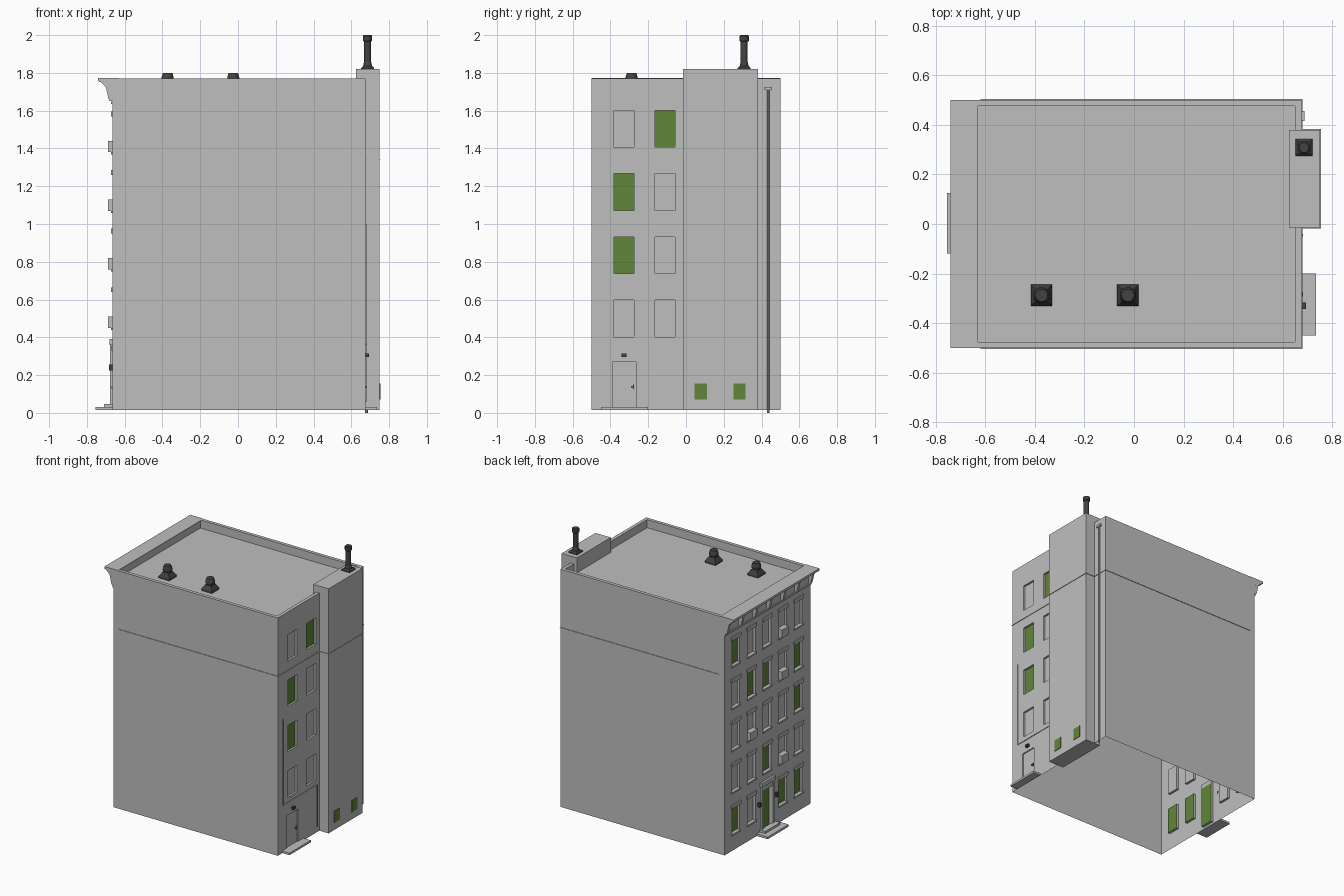
import bpy
import bmesh
import math
from mathutils import Matrix, Vector

if "Cube" in bpy.data.objects:
    bpy.data.objects.remove(bpy.data.objects["Cube"], do_unlink=True)


def material(name, r, g, b):
    m = bpy.data.materials.new(name)
    m.use_nodes = True
    m.diffuse_color = (r, g, b, 1)
    m.node_tree.nodes["Principled BSDF"].inputs["Base Color"].default_value = (r, g, b, 1)
    return m


GREY = material("stone_grey", 0.52, 0.52, 0.52)
GREEN = material("window_green", 0.12, 0.24, 0.04)
DARK = material("dark_metal", 0.055, 0.055, 0.055)


def finish(bm, name, *mats):
    mesh = bpy.data.meshes.new(name)
    bm.to_mesh(mesh)
    bm.free()
    for m in mats:
        mesh.materials.append(m)
    obj = bpy.data.objects.new(name, mesh)
    bpy.context.collection.objects.link(obj)
    return obj


def box(name, x, y, z, mat=GREY):
    """Box from (low, high) pairs."""
    bm = bmesh.new()
    size = [b - a for a, b in (x, y, z)]
    mid = [(a + b) / 2 for a, b in (x, y, z)]
    bmesh.ops.create_cube(bm, size=1, matrix=Matrix.Translation(mid) @ Matrix.Diagonal((*size, 1)))
    return finish(bm, name, mat)


def stack(name, cx, cy, rings, sides, mat=DARK):
    """Closed lathe through (radius, height) rings; four sides gives a square."""
    bm = bmesh.new()
    turn = math.pi / sides
    loops = []
    for r, z in rings:
        loops.append([bm.verts.new((cx + r * math.cos(turn + 2 * turn * i),
                                    cy + r * math.sin(turn + 2 * turn * i), z)) for i in range(sides)])
    for low, high in zip(loops, loops[1:]):
        for i in range(sides):
            j = (i + 1) % sides
            bm.faces.new((low[i], low[j], high[j], high[i]))
    bm.faces.new(loops[0][::-1])
    bm.faces.new(loops[-1])
    return finish(bm, name, mat)


def prism(name, profile, y0, y1):
    """Extrude an (x, z) profile along y."""
    bm = bmesh.new()
    face = bm.faces.new([bm.verts.new((x, y0, z)) for x, z in profile])
    new = bmesh.ops.extrude_face_region(bm, geom=[face])["geom"]
    bmesh.ops.translate(bm, vec=(0, y1 - y0, 0), verts=[v for v in new if isinstance(v, bmesh.types.BMVert)])
    bmesh.ops.recalc_face_normals(bm, faces=bm.faces)
    return finish(bm, name, GREY)


BOTTOM, TOP = 0.015, 1.77
BACK_X, FACADE_X = 0.675, -0.665


def wall(name, x, sign, openings):
    """Wall with recessed openings (y0, y1, z0, z1, depth, material index)."""
    bm = bmesh.new()
    ys = sorted({-0.5, 0.5} | {v for o in openings for v in o[0:2]})
    zs = sorted({BOTTOM, TOP} | {v for o in openings for v in o[2:4]})

    def quad(pts, index=0):
        bm.faces.new([bm.verts.new(p) for p in pts]).material_index = index

    for y0, y1 in zip(ys, ys[1:]):
        for z0, z1 in zip(zs, zs[1:]):
            hit = [o for o in openings if o[0] < (y0 + y1) / 2 < o[1] and o[2] < (z0 + z1) / 2 < o[3]]
            inner = x - sign * hit[0][4] if hit else x
            quad([(inner, y0, z0), (inner, y1, z0), (inner, y1, z1), (inner, y0, z1)][::sign],
                 hit[0][5] if hit else 0)
    # reveals around each opening, facing its centre
    for y0, y1, z0, z1, depth, _ in openings:
        inner = x - sign * depth
        ring = [(y0, z0), (y1, z0), (y1, z1), (y0, z1)]
        for (ya, za), (yb, zb) in zip(ring, ring[1:] + ring[:1]):
            quad([(x, ya, za), (x, yb, zb), (inner, yb, zb), (inner, ya, za)][::sign])
    bmesh.ops.remove_doubles(bm, verts=bm.verts, dist=0.0002)
    return finish(bm, name, GREY, GREEN)


# Side walls, parapet and sunken roof, open at the foot
bm = bmesh.new()
bmesh.ops.create_cube(bm, size=1, matrix=Matrix.Translation((0.005, 0, (BOTTOM + TOP) / 2))
                      @ Matrix.Diagonal((BACK_X - FACADE_X, 1, TOP - BOTTOM, 1)))
bm.normal_update()
gone = [f for f in bm.faces if abs(f.normal.x) > 0.5 or f.normal.z < -0.5]
bmesh.ops.delete(bm, geom=gone, context="FACES")
roof = [f for f in bm.faces if f.normal.z > 0.5]
bmesh.ops.inset_region(bm, faces=roof, thickness=0.035, use_boundary=True)
new = bmesh.ops.extrude_face_region(bm, geom=roof)["geom"]
bmesh.ops.delete(bm, geom=roof, context="FACES_ONLY")
bmesh.ops.translate(bm, vec=(0, 0, -0.06), verts=[v for v in new if isinstance(v, bmesh.types.BMVert)])
finish(bm, "side_walls_and_roof", GREY)

# Facade: five columns by five rows, with the door in the middle
columns = [0.37, 0.187, 0.005, -0.177, -0.36]
lit = {(0, 4), (0, 0), (1, 3), (2, 3), (2, 1), (3, 0), (4, 3), (4, 2), (4, 0)}
coolers = {(3, 4), (3, 3), (1, 2), (3, 1)}
openings = [(-0.045, 0.055, 0.03, 0.33, 0.02, 1)]
for c, y in enumerate(columns):
    for r in range(5):
        if (c, r) == (2, 0):
            continue
        z = 0.14 + 0.31 * r
        openings.append((y - 0.046, y + 0.046, z, z + 0.19, 0.018, int((c, r) in lit)))
        box("lintel", (FACADE_X - 0.008, FACADE_X), (y - 0.055, y + 0.055), (z + 0.19, z + 0.215))
        box("sill", (FACADE_X - 0.008, FACADE_X), (y - 0.053, y + 0.053), (z - 0.012, z))
        if (c, r) in coolers:
            box("window_cooler", (FACADE_X - 0.022, FACADE_X + 0.018), (y - 0.04, y + 0.04), (z, z + 0.06))
wall("facade", FACADE_X, -1, openings)

# Entrance surround, lamps and steps
for y in (-0.055, 0.065):
    box("door_pilaster", (FACADE_X - 0.012, FACADE_X), (y - 0.01, y + 0.01), (0.03, 0.36))
box("door_header", (FACADE_X - 0.016, FACADE_X), (-0.075, 0.085), (0.36, 0.39))
box("door_transom", (FACADE_X - 0.01, FACADE_X + 0.02), (-0.045, 0.055), (0.325, 0.36))
for y in (-0.095, 0.105):
    box("entrance_lamp", (FACADE_X - 0.018, FACADE_X), (y - 0.008, y + 0.008), (0.225, 0.255), DARK)
box("lower_step", (-0.755, FACADE_X), (-0.12, 0.125), (0.015, 0.031))
box("upper_step", (-0.71, FACADE_X), (-0.085, 0.09), (0.031, 0.047))

# Cornice with brackets
prism("cornice", [(-0.63, 1.772), (-0.74, 1.772), (-0.74, 1.756), (-0.725, 1.75), (-0.705, 1.73),
                  (-0.68, 1.72), (FACADE_X, 1.72)], -0.5, 0.5)
for i in range(7):
    y = -0.488 + i * 0.976 / 6
    prism("cornice_bracket", [(FACADE_X, 1.75), (-0.72, 1.75), (-0.7, 1.725), (-0.685, 1.66),
                              (-0.68, 1.65), (FACADE_X, 1.65)], y - 0.011, y + 0.011)
box("frieze_moulding", (FACADE_X - 0.008, FACADE_X), (-0.5, 0.5), (1.636, 1.648))

# Rear wall with two window columns and a service door
openings = [(-0.39, -0.265, 0.03, 0.27, 0.008, 0)]
for r in range(4):
    z = 0.402 + 0.335 * r
    openings.append((-0.38, -0.275, z, z + 0.195, 0.015, int(r in (1, 2))))
    openings.append((-0.165, -0.057, z, z + 0.195, 0.015, int(r == 3)))
wall("rear_wall", BACK_X, 1, openings)
box("rear_step", (BACK_X, 0.735), (-0.45, -0.2), (0.016, 0.031))
box("door_handle", (BACK_X - 0.008, BACK_X + 0.006), (-0.292, -0.275), (0.134, 0.142), GREEN)
box("door_handle_plate", (BACK_X - 0.008, BACK_X), (-0.281, -0.275), (0.127, 0.15), GREEN)
box("rear_lamp", (BACK_X, BACK_X + 0.018), (-0.342, -0.316), (0.297, 0.315), DARK)

# Conduit and downpipe
box("conduit_upper", (BACK_X, BACK_X + 0.005), (-0.443, -0.438), (0.363, 1.0))
box("conduit_level", (BACK_X, BACK_X + 0.005), (-0.443, -0.041), (0.363, 0.368))
box("conduit_lower", (BACK_X, BACK_X + 0.007), (-0.05, -0.041), (0.06, 0.368))
stack("downpipe", BACK_X + 0.006, 0.435, [(0.008, 0), (0.008, 1.71)], 8, GREY)
box("downpipe_head", (BACK_X, BACK_X + 0.012), (0.415, 0.456), (1.71, 1.725))

# Chimney block with basement windows and flue
box("chimney_block", (0.625, 0.75), (-0.015, 0.38), (BOTTOM, 1.82))
for y in (0.078, 0.283):
    box("basement_window", (0.749, 0.754), (y - 0.032, y + 0.032), (0.07, 0.155), GREEN)
stack("flue_base", 0.686, 0.308, [(0.049, 1.82), (0.049, 1.826), (0.034, 1.836)], 4)
stack("flue", 0.686, 0.308, [(0.024, 1.836), (0.019, 1.86), (0.019, 1.965), (0.025, 1.97),
                             (0.025, 1.995), (0.02, 2.0)], 16)

# Roof vents
for x in (-0.373, -0.025):
    stack("vent_base", x, -0.288, [(0.061, 1.71), (0.061, 1.722), (0.035, 1.752)], 4)
    stack("vent_cap", x, -0.288, [(0.022, 1.752), (0.022, 1.762), (0.033, 1.764), (0.032, 1.78),
                                  (0.025, 1.8)], 16)

# Thin band line around the sides, rear and chimney
for y in (-0.502, 0.502):
    box("side_band", (-0.62, BACK_X + 0.003), (y - 0.002, y + 0.002), (1.339, 1.341))
box("rear_band", (BACK_X, BACK_X + 0.004), (-0.504, 0.504), (1.339, 1.341))
box("chimney_band", (0.66, 0.754), (-0.019, 0.384), (1.339, 1.341))
